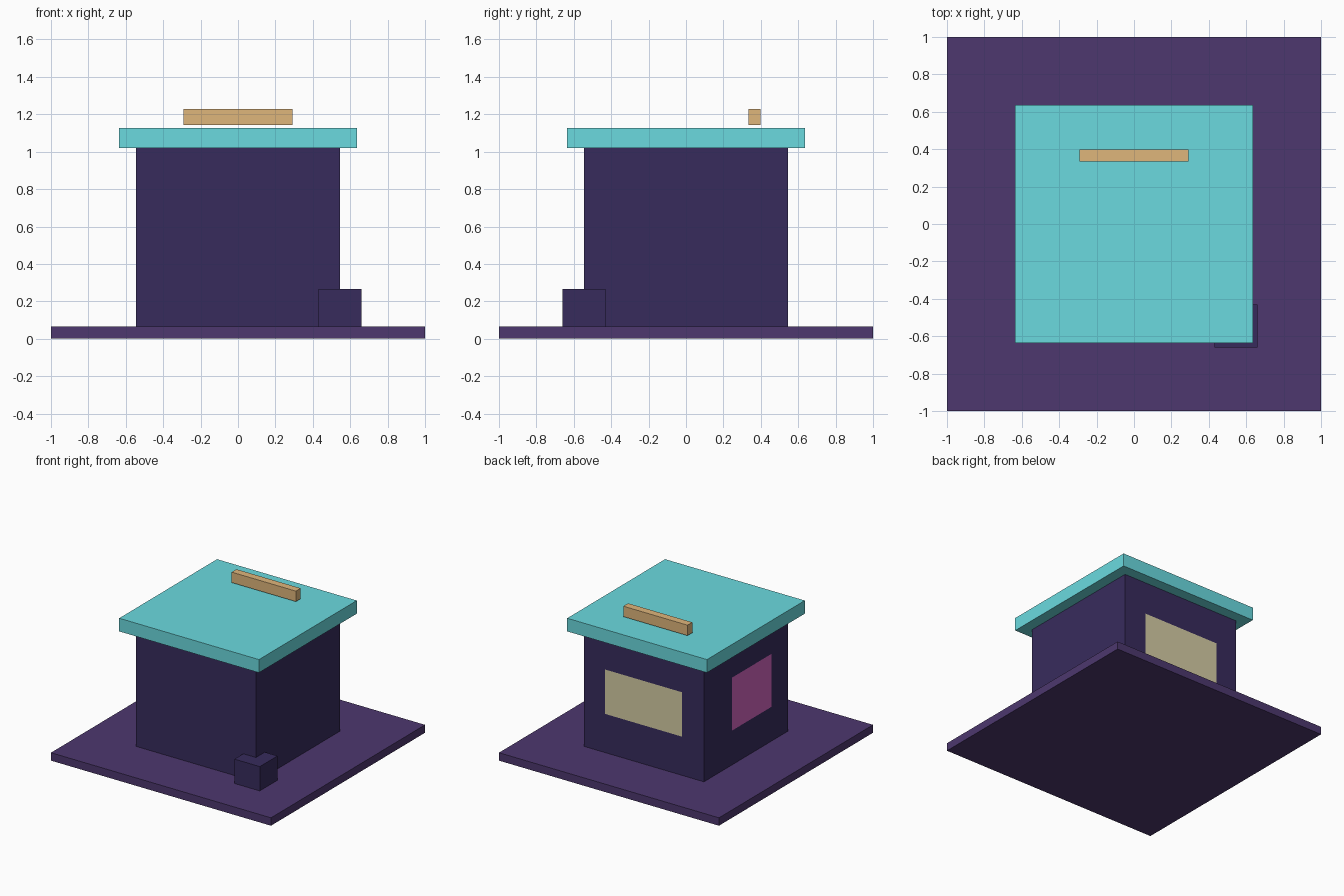
import bpy
import bmesh
from mathutils import Vector

if "Cube" in bpy.data.objects:
    bpy.data.objects.remove(bpy.data.objects["Cube"])


def material(name, rgb):
    m = bpy.data.materials.new(name)
    m.diffuse_color = [(c / 255) ** 2.2 for c in rgb] + [1.0]
    m.use_nodes = True
    m.node_tree.nodes["Principled BSDF"].inputs["Base Color"].default_value = m.diffuse_color
    return m


def finish(name, bm, mat):
    mesh = bpy.data.meshes.new(name)
    bm.to_mesh(mesh)
    bm.free()
    mesh.materials.append(mat)
    obj = bpy.data.objects.new(name, mesh)
    bpy.context.collection.objects.link(obj)
    return obj


def box(name, lo, hi, mat):
    lo, hi = Vector(lo), Vector(hi)
    bm = bmesh.new()
    bmesh.ops.create_cube(bm, size=1)
    bmesh.ops.scale(bm, vec=hi - lo, verts=bm.verts)
    bmesh.ops.translate(bm, vec=(lo + hi) / 2, verts=bm.verts)
    return finish(name, bm, mat)


def panel(name, corners, mat):
    bm = bmesh.new()
    bm.faces.new([bm.verts.new(c) for c in corners])
    return finish(name, bm, mat)


purple = material("purple", (78, 58, 110))
indigo = material("indigo", (58, 47, 93))
cyan = material("cyan", (106, 217, 222))
amber = material("amber", (222, 180, 122))
cream = material("cream", (212, 203, 163))
pink = material("pink", (210, 101, 190))

# Ground slab, walls, roof
box("base_slab", (-1, -1, 0), (1, 1, 0.065), purple)
box("walls", (-0.545, -0.545, 0.065), (0.545, 0.545, 1.02), indigo)
box("roof_slab", (-0.635, -0.635, 1.02), (0.635, 0.635, 1.128), cyan)

# Bar floating just above the roof, block at the front right corner
box("roof_bar", (-0.292, 0.335, 1.142), (0.292, 0.397, 1.228), amber)
box("corner_block", (0.43, -0.66, 0.065), (0.66, -0.43, 0.265), indigo)

# Thin panels set just off the back and left walls
b, l = 0.549, -0.549
panel("back_panel", [(0.35, b, 0.385), (-0.35, b, 0.385),
                     (-0.35, b, 0.75), (0.35, b, 0.75)], cream)
panel("left_panel", [(l, 0.185, 0.35), (l, -0.325, 0.35),
                     (l, -0.325, 0.785), (l, 0.185, 0.785)], pink)
